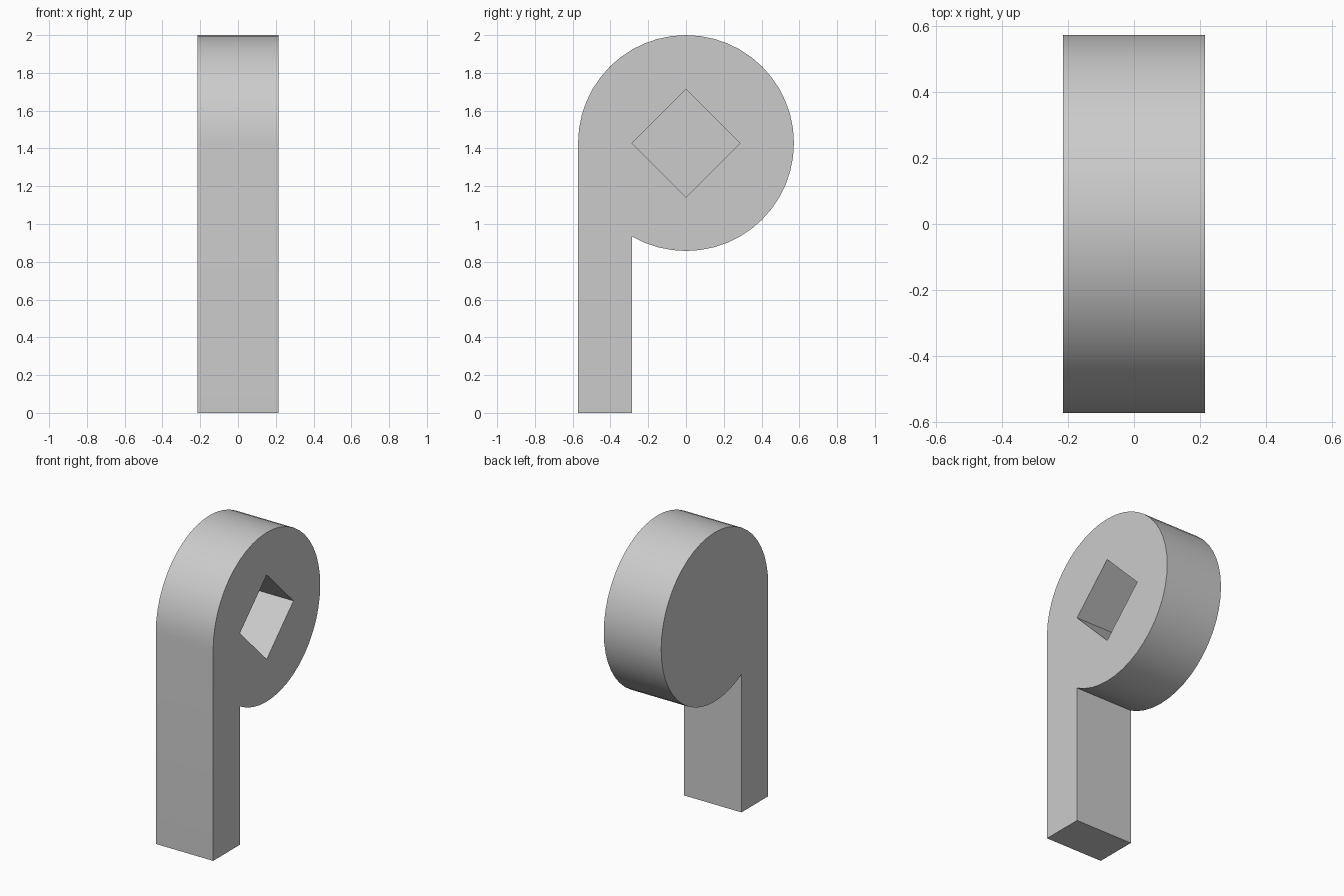
import bpy
import bmesh
from math import sin, cos, pi, radians

cube = bpy.data.objects.get("Cube")
if cube:
    bpy.data.objects.remove(cube, do_unlink=True)

U = 2 / 14                 # design unit: the part is 14 units tall
RADIUS, LEG, THICK = 4 * U, 2 * U, 3 * U
CENTRE_Z = 10 * U
SOCKET, DEPTH = 2 * U, 2 * U

grey = bpy.data.materials.new("light grey")
grey.use_nodes = True
colour = (0.6, 0.6, 0.6, 1)
grey.diffuse_color = colour
grey.node_tree.nodes["Principled BSDF"].inputs["Base Color"].default_value = colour


def prism(name, outline, x0, x1):
    """Extrude a closed (y, z) outline along x."""
    bm = bmesh.new()
    face = bm.faces.new([bm.verts.new((x0, y, z)) for y, z in outline])
    ext = bmesh.ops.extrude_face_region(bm, geom=[face])["geom"]
    moved = [v for v in ext if isinstance(v, bmesh.types.BMVert)]
    bmesh.ops.translate(bm, verts=moved, vec=(x1 - x0, 0, 0))
    bmesh.ops.recalc_face_normals(bm, faces=bm.faces)
    mesh = bpy.data.meshes.new(name)
    bm.to_mesh(mesh)
    bm.free()
    mesh.materials.append(grey)
    obj = bpy.data.objects.new(name, mesh)
    bpy.context.collection.objects.link(obj)
    return obj


def ring(radius, start, end, steps):
    """Points of an arc round the disc centre, angles in degrees."""
    angles = [radians(start + (end - start) * i / steps) for i in range(steps + 1)]
    return [(radius * cos(a), CENTRE_Z + radius * sin(a)) for a in angles]


# Disc and leg as one outline: arc from the inner corner round to the front
outline = ring(RADIUS, -120, 180, 40)
outline += [(-RADIUS, 0), (-RADIUS + LEG, 0)]
body = prism("disc_with_leg", outline, -THICK / 2, THICK / 2)

# Blind diamond socket in the left side
cutter = prism("socket_cutter", ring(SOCKET, 0, 270, 3), THICK / 2 - DEPTH, THICK)
cutter.hide_render = True
cut = body.modifiers.new("socket", "BOOLEAN")
cut.operation = "DIFFERENCE"
cut.solver = "EXACT"
cut.object = cutter

# Apply the cut, then shade the rim smooth with sharp edges
bpy.ops.object.select_all(action="DESELECT")
bpy.context.view_layer.objects.active = body
body.select_set(True)
bpy.ops.object.modifier_apply(modifier=cut.name)
bpy.data.objects.remove(cutter, do_unlink=True)
bpy.ops.object.shade_smooth_by_angle(angle=pi / 6)
